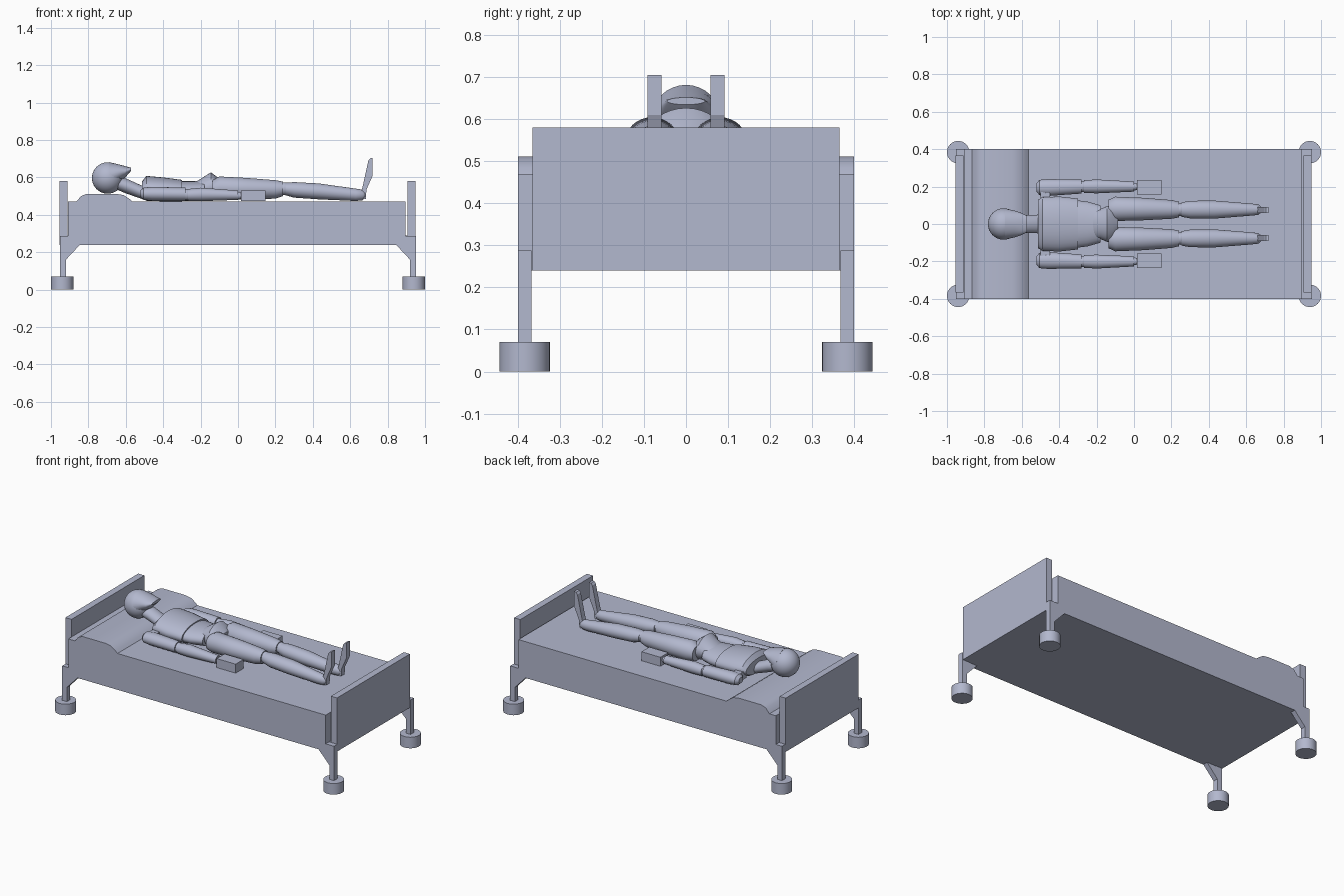
import bpy, bmesh, math
from mathutils import Vector

cube = bpy.data.objects.get("Cube")
if cube:
    bpy.data.objects.remove(cube, do_unlink=True)

COLOUR = (0.45, 0.48, 0.62, 1)
mat = bpy.data.materials.new("blue grey")
mat.use_nodes = True
mat.diffuse_color = COLOUR
mat.node_tree.nodes["Principled BSDF"].inputs["Base Color"].default_value = COLOUR


def finish(name, bm, smooth=True):
    bmesh.ops.recalc_face_normals(bm, faces=bm.faces)
    mesh = bpy.data.meshes.new(name)
    bm.to_mesh(mesh)
    bm.free()
    mesh.materials.append(mat)
    ob = bpy.data.objects.new(name, mesh)
    bpy.context.collection.objects.link(ob)
    if smooth:
        bpy.ops.object.select_all(action='DESELECT')
        ob.select_set(True)
        bpy.context.view_layer.objects.active = ob
        bpy.ops.object.shade_smooth_by_angle(angle=math.radians(35))
    return ob


def prism(name, profile, y0, y1, smooth=False):
    """Extrude an x-z profile between two y positions."""
    bm = bmesh.new()
    face = bm.faces.new([bm.verts.new((x, y0, z)) for x, z in profile])
    out = bmesh.ops.extrude_face_region(bm, geom=[face])
    moved = [g for g in out["geom"] if isinstance(g, bmesh.types.BMVert)]
    bmesh.ops.translate(bm, verts=moved, vec=(0, y1 - y0, 0))
    return finish(name, bm, smooth)


def box(name, x0, x1, y0, y1, z0, z1):
    return prism(name, [(x0, z0), (x1, z0), (x1, z1), (x0, z1)], y0, y1)


def loft(name, sections, n=32):
    """Join ellipses along x, each given as x, y centre, half width, bottom, top."""
    bm = bmesh.new()
    rings = []
    for x, yc, w, z0, z1 in sections:
        ring = []
        for i in range(n):
            a = 2 * math.pi * i / n
            ring.append(bm.verts.new((x, yc + w * math.cos(a),
                                      (z0 + z1) / 2 + (z1 - z0) / 2 * math.sin(a))))
        rings.append(ring)
    for a, b in zip(rings, rings[1:]):
        for i in range(n):
            j = (i + 1) % n
            bm.faces.new((a[i], a[j], b[j], b[i]))
    bm.faces.new(rings[0])
    bm.faces.new(rings[-1])
    return finish(name, bm)


def ball(name, centre, r):
    bm = bmesh.new()
    bmesh.ops.create_uvsphere(bm, u_segments=32, v_segments=20, radius=r)
    bmesh.ops.translate(bm, verts=bm.verts, vec=Vector(centre))
    return finish(name, bm)


# Bed frame, mattress and pillow
box("bed_base", -0.95, 0.95, -0.365, 0.365, 0.24, 0.29)
box("mattress", -0.91, 0.895, -0.4, 0.4, 0.24, 0.47)
box("headboard", -0.955, -0.912, -0.365, 0.365, 0.24, 0.58)
box("footboard", 0.907, 0.95, -0.365, 0.365, 0.24, 0.58)
prism("pillow", [(-0.87, 0.465), (-0.86, 0.475), (-0.84, 0.5), (-0.81, 0.512),
                 (-0.65, 0.512), (-0.61, 0.505), (-0.58, 0.485), (-0.56, 0.465)],
      -0.4, 0.4, True)

# Corner legs with braces, standing on round feet
for sx, end in ((-1, "head"), (1, "foot")):
    for sy, side in ((-1, "right"), (1, "left")):
        prism(f"{end}_{side}_leg",
              [(sx * x, z) for x, z in ((0.953, 0.288), (0.953, 0.06), (0.92, 0.06),
                                        (0.92, 0.16), (0.845, 0.24), (0.845, 0.288))],
              sy * 0.367, sy * 0.4)
        bm = bmesh.new()
        bmesh.ops.create_cone(bm, cap_ends=True, segments=32, radius1=0.06,
                              radius2=0.06, depth=0.07)
        bmesh.ops.translate(bm, verts=bm.verts, vec=(sx * 0.94, sy * 0.384, 0.035))
        finish(f"{end}_{side}_caster", bm)

# Head, face and neck
ball("head", (-0.697, 0, 0.597), 0.084)
loft("face", [(-0.69, 0, 0.083, 0.515, 0.682), (-0.64, 0, 0.072, 0.575, 0.67),
              (-0.605, 0, 0.06, 0.597, 0.661), (-0.572, 0, 0.045, 0.635, 0.652)])
loft("neck", [(-0.66, 0, 0.05, 0.54, 0.61), (-0.6, 0, 0.047, 0.515, 0.595),
              (-0.5, 0, 0.05, 0.48, 0.55)])

# Torso
loft("chest", [(-0.512, 0, 0.13, 0.49, 0.58), (-0.49, 0, 0.143, 0.475, 0.608),
               (-0.4, 0, 0.147, 0.472, 0.6), (-0.3, 0, 0.136, 0.472, 0.587)])
loft("abdomen", [(-0.31, 0, 0.127, 0.475, 0.58), (-0.25, 0, 0.12, 0.475, 0.58),
                 (-0.18, 0, 0.1, 0.48, 0.58)])
loft("pelvis", [(-0.235, 0, 0.085, 0.48, 0.57), (-0.18, 0, 0.08, 0.478, 0.605),
                (-0.145, 0, 0.095, 0.476, 0.627), (-0.115, 0, 0.1, 0.476, 0.605),
                (-0.085, 0, 0.05, 0.49, 0.58)])

# Arms and legs, the same on both sides
for s, side in ((-1, "right"), (1, "left")):
    loft(f"{side}_upper_arm",
         [(-0.522, s * 0.195, 0.022, 0.495, 0.53), (-0.505, s * 0.195, 0.041, 0.48, 0.545),
          (-0.46, s * 0.195, 0.045, 0.475, 0.55), (-0.28, s * 0.2, 0.037, 0.475, 0.545)])
    box(f"{side}_shoulder", -0.5, -0.45, s * 0.11, s * 0.19, 0.49, 0.54)
    ball(f"{side}_elbow", (-0.275, s * 0.2, 0.508), 0.03)
    loft(f"{side}_forearm",
         [(-0.268, s * 0.2, 0.034, 0.475, 0.538), (-0.2, s * 0.201, 0.037, 0.473, 0.545),
          (0.0, s * 0.2, 0.027, 0.48, 0.53)])
    ball(f"{side}_wrist", (0.005, s * 0.2, 0.503), 0.02)
    box(f"{side}_hand", 0.015, 0.148, s * 0.157, s * 0.235, 0.473, 0.53)
    loft(f"{side}_thigh",
         [(-0.135, s * 0.08, 0.05, 0.49, 0.585), (-0.1, s * 0.081, 0.065, 0.483, 0.605),
          (0.05, s * 0.08, 0.06, 0.48, 0.597), (0.2, s * 0.078, 0.05, 0.487, 0.585),
          (0.24, s * 0.077, 0.042, 0.5, 0.578)])
    ball(f"{side}_knee", (0.247, s * 0.077, 0.54), 0.034)
    loft(f"{side}_shin",
         [(0.253, s * 0.077, 0.038, 0.505, 0.572), (0.3, s * 0.077, 0.047, 0.492, 0.575),
          (0.43, s * 0.077, 0.048, 0.483, 0.568), (0.63, s * 0.077, 0.032, 0.474, 0.54),
          (0.665, s * 0.077, 0.028, 0.478, 0.535), (0.68, s * 0.077, 0.016, 0.49, 0.52)])
    prism(f"{side}_foot",
          [(0.645, 0.485), (0.683, 0.485), (0.687, 0.535), (0.72, 0.61), (0.72, 0.705),
           (0.707, 0.702), (0.697, 0.69), (0.665, 0.545)], s * 0.058, s * 0.092)
